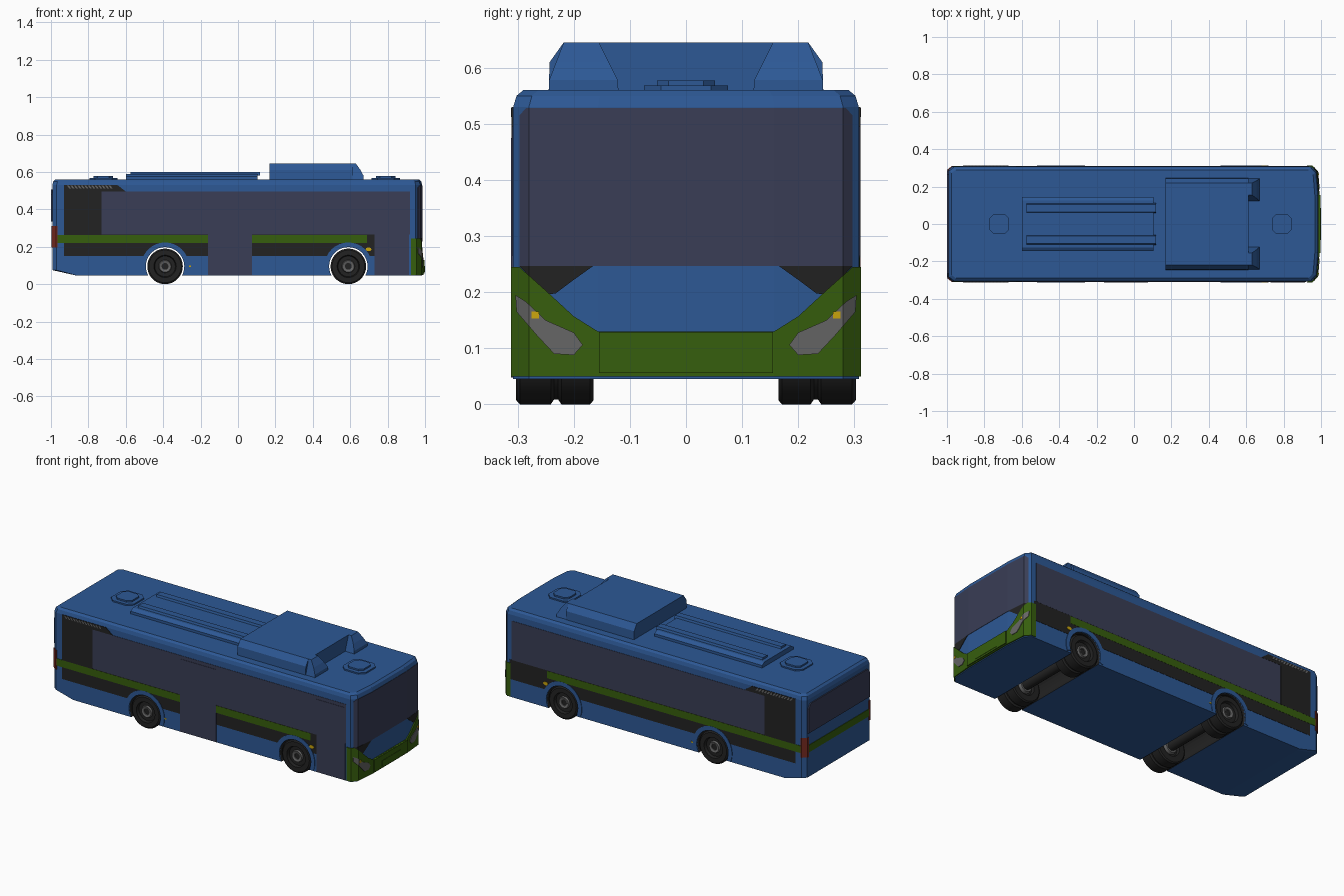
import bpy, bmesh, math
from mathutils import Vector

if "Cube" in bpy.data.objects:
    bpy.data.objects.remove(bpy.data.objects["Cube"], do_unlink=True)


def material(name, rgb):
    m = bpy.data.materials.new(name)
    m.use_nodes = True
    m.diffuse_color = (*rgb, 1)
    bsdf = next(n for n in m.node_tree.nodes if n.type == 'BSDF_PRINCIPLED')
    bsdf.inputs["Base Color"].default_value = (*rgb, 1)
    bsdf.inputs["Roughness"].default_value = 0.6
    return m


BLUE = material("blue_paint", (0.026, 0.098, 0.30))
GREEN = material("green_paint", (0.037, 0.112, 0.004))
GLASS = material("slate_glass", (0.041, 0.047, 0.092))
BLACK = material("black_trim", (0.016, 0.016, 0.016))
GREY = material("grey_metal", (0.13, 0.13, 0.13))
AMBER = material("amber_lamp", (0.60, 0.38, 0.004))
RED = material("red_lamp", (0.17, 0.022, 0.014))

HALF_W = 0.308
WHEELS = (-0.39, 0.59)
AXLE_Z, ARCH_R = 0.095, 0.103


def finish(name, bm, mat):
    bmesh.ops.recalc_face_normals(bm, faces=bm.faces)
    me = bpy.data.meshes.new(name)
    bm.to_mesh(me)
    bm.free()
    me.materials.append(mat)
    ob = bpy.data.objects.new(name, me)
    bpy.context.collection.objects.link(ob)
    return ob


def prism(name, pts, axis, lo, hi, mat, cuts=(), warp=None):
    """Extrude a 2D outline along an axis; cuts split it at those y values before warping."""
    place = {'x': lambda a, b, t: (t, a, b),
             'y': lambda a, b, t: (a, t, b),
             'z': lambda a, b, t: (a, b, t)}[axis]
    bm = bmesh.new()
    rings = [[bm.verts.new(place(a, b, t)) for a, b in pts] for t in (lo, hi)]
    for r in rings:
        bm.faces.new(r)
    n = len(pts)
    for i in range(n):
        j = (i + 1) % n
        bm.faces.new((rings[0][i], rings[0][j], rings[1][j], rings[1][i]))
    for y in cuts:
        bmesh.ops.bisect_plane(bm, geom=bm.verts[:] + bm.edges[:] + bm.faces[:],
                               plane_co=(0, y, 0), plane_no=(0, 1, 0), dist=1e-5)
    if warp:
        for v in bm.verts:
            v.co = warp(v.co)
    return finish(name, bm, mat)


def rect(a0, a1, b0, b1):
    return [(a0, b0), (a1, b0), (a1, b1), (a0, b1)]


def arc(cx, cz, r, a0, a1, n=20):
    return [(cx + r * math.cos(math.radians(a0 + (a1 - a0) * i / n)),
             cz + r * math.sin(math.radians(a0 + (a1 - a0) * i / n))) for i in range(n + 1)]


def lathe(name, profile, cx, side, mat, steps=36):
    """Spin a (radius, y) profile around an axle line."""
    bm = bmesh.new()
    vs = [bm.verts.new((cx + r, side * y, AXLE_Z)) for r, y in profile]
    es = [bm.edges.new(p) for p in zip(vs, vs[1:])]
    bmesh.ops.spin(bm, geom=vs + es, cent=(cx, 0, AXLE_Z), axis=(0, 1, 0),
                   angle=math.tau, steps=steps)
    bmesh.ops.remove_doubles(bm, verts=bm.verts, dist=1e-5)
    ob = finish(name, bm, mat)
    bpy.ops.object.select_all(action='DESELECT')
    ob.select_set(True)
    bpy.context.view_layer.objects.active = ob
    bpy.ops.object.shade_smooth_by_angle(angle=math.radians(35))
    return ob


# Body shell: plan outline lofted through height, narrowing into the roof edge
half = [(0.985, 0.157), (0.975, 0.28), (0.95, HALF_W), (-0.97, HALF_W), (-0.993, 0.29)]
plan = half + [(x, -y) for x, y in reversed(half)]
bm = bmesh.new()
rings = []
for z, inset in ((0.045, 0), (0.075, 0), (0.53, 0), (0.55, 0.006), (0.56, 0.018)):
    ring = []
    for x, y in plan:
        x = max(x, -0.86) if z < 0.05 else x
        ring.append(bm.verts.new((x * (1 - inset), y * (1 - inset / HALF_W), z)))
    rings.append(ring)
for lo, hi in zip(rings, rings[1:]):
    for i in range(len(plan)):
        j = (i + 1) % len(plan)
        f = (lo[i], lo[j], hi[j], hi[i])
        bm.faces.new(f)
bmesh.ops.remove_doubles(bm, verts=bm.verts, dist=1e-6)
bm.faces.new([v for v in rings[-1]])
bottom = [e for e in bm.edges if e.is_boundary]
bmesh.ops.holes_fill(bm, edges=bottom, sides=0)
body = finish("body_shell", bm, BLUE)
body.data.materials.append(BLACK)

# Wheel arches cut right through, lined in black
for cx in WHEELS:
    cutter = prism("arch_cutter", arc(cx, AXLE_Z, ARCH_R, 0, 350, 35), 'y', -0.5, 0.5, BLUE)
    cutter.hide_render = True
    mod = body.modifiers.new("arch", 'BOOLEAN')
    mod.operation, mod.solver, mod.object = 'DIFFERENCE', 'EXACT', cutter
    bpy.context.view_layer.objects.active = body
    bpy.ops.object.modifier_apply(modifier=mod.name)
    bpy.data.objects.remove(cutter, do_unlink=True)
for p in body.data.polygons:
    c = p.center
    inside = any(math.hypot(c.x - w, c.z - AXLE_Z) < ARCH_R + 0.002 for w in WHEELS)
    p.material_index = 1 if inside and abs(p.normal.y) < 0.5 else 0


# Side panels, as thin plates
def plate(name, pts, side, mat, out):
    a, b = sorted((side * (HALF_W - 0.004), side * (HALF_W + out)))
    return prism(name, pts, 'y', a, b, mat)


for side, tag in ((-1, "right"), (1, "left")):
    end = 0.73 if side < 0 else 0.935
    plate(f"{tag}_windows", rect(-0.73, 0.92, 0.265, 0.495), side, GLASS, 0.002)
    plate(f"{tag}_rear_panel", [(-0.93, 0.262), (-0.73, 0.262), (-0.73, 0.495), (-0.60, 0.495),
                                (-0.645, 0.54 - 0.01), (-0.93, 0.53)], side, BLACK, 0.003)
    lower = [(-0.93, 0.15)]
    for cx in WHEELS:
        a = math.degrees(math.asin((0.15 - AXLE_Z) / 0.106))
        lower += arc(cx, AXLE_Z, 0.106, 180 - a, a, 14)
    lower += [(end, 0.15), (end, 0.265), (-0.93, 0.265)]
    plate(f"{tag}_lower_band", lower, side, BLACK, 0.0015)
    plate(f"{tag}_stripe", rect(-0.97, 0.69, 0.22, 0.262), side, GREEN, 0.0025)
    for cx, w in zip(WHEELS, ("rear", "front")):
        plate(f"{tag}_{w}_fender", arc(cx, AXLE_Z, 0.128, -20, 200) +
              arc(cx, AXLE_Z, ARCH_R, 200, -20), side, BLUE, 0.0035)
    for i in range(13):
        x = -0.915 + i * 0.0185
        plate(f"{tag}_vent_slat_{i + 1}", [(x, 0.528), (x + 0.012, 0.512),
              (x + 0.022, 0.512), (x + 0.010, 0.528)], side, GREY, 0.004)
    plate(f"{tag}_side_marker", [(0.698 + 0.016 * math.cos(k * math.pi / 5),
          0.186 + 0.010 * math.sin(k * math.pi / 5)) for k in range(10)], side, AMBER, 0.004)
    plate(f"{tag}_small_marker", rect(-0.27, -0.25, 0.092, 0.099), side, AMBER, 0.002)
    lamp = [(-0.965, 0.311), (-0.972, 0.311), (-0.997, 0.292), (-0.997, 0.28), (-0.965, 0.28)]
    prism(f"{tag}_tail_lamp", [(x, side * y) for x, y in lamp], 'z', 0.195, 0.31, RED)

plate("middle_door", rect(-0.16, 0.075, 0.048, 0.475), -1, GLASS, 0.004)
plate("front_door", rect(0.73, 0.915, 0.048, 0.475), -1, GLASS, 0.004)

# Rear window and stripe
prism("rear_window", [(-0.285, 0.335), (0.285, 0.335), (0.285, 0.48), (0.265, 0.505),
                      (-0.265, 0.505), (-0.285, 0.48)], 'x', -1.0, -0.985, GLASS)
prism("rear_stripe", rect(-0.285, 0.285, 0.22, 0.262), 'x', -0.996, -0.985, GREEN)


# Front panels follow the bowed nose
def nose(co):
    y = abs(co.y)
    if y < 0.157:
        x = 0.985
    elif y < 0.28:
        x = 0.985 - 0.010 * (y - 0.157) / 0.123
    else:
        x = 0.975 - 0.025 * (y - 0.28) / 0.028
    return Vector((co.x + x, co.y, co.z))


def front(name, pts, out, mat, depth=0.01):
    return prism(name, pts, 'x', -depth, out, mat, (-0.28, -0.157, 0.157, 0.28), nose)


def mirrored(pts):
    return pts + [(-y, z) for y, z in reversed(pts)]


front("windscreen", mirrored([(0.297, 0.247), (0.297, 0.515), (0.285, 0.528)]), 0.002, GLASS)
front("bumper", mirrored([(0.312, 0.05), (0.312, 0.245), (0.297, 0.245), (0.25, 0.203),
                          (0.20, 0.157), (0.157, 0.13)]), 0.007, GREEN, 0.022)
prism("bumper_centre", rect(-0.155, 0.155, 0.056, 0.129), 'x', 0.975, 0.998, GREEN)
prism("plate_holder", rect(-0.085, 0.085, 0.066, 0.098), 'x', 0.99, 1.0, GREEN)
for s, tag in ((-1, "right"), (1, "left")):
    def flip(pts):
        return [(s * y, z) for y, z in pts]
    front(f"{tag}_corner_trim", flip([(0.165, 0.247), (0.298, 0.247), (0.245, 0.196),
                                      (0.232, 0.198), (0.20, 0.222)]), 0.003, BLACK)
    front(f"{tag}_headlamp", flip([(0.304, 0.195), (0.285, 0.183), (0.25, 0.15), (0.20, 0.128),
                                   (0.184, 0.106), (0.20, 0.088), (0.235, 0.09),
                                   (0.265, 0.122), (0.302, 0.165)]), 0.010, GREY)
    front(f"{tag}_indicator", flip(rect(0.262, 0.275, 0.153, 0.166)), 0.012, AMBER)

# Roof cooling unit with two sloping front arms
prism("cooling_unit", [(-0.245, 0.55), (0.245, 0.55), (0.243, 0.61), (0.218, 0.645),
                       (-0.218, 0.645), (-0.243, 0.61)], 'x', 0.168, 0.612, BLUE)
for s, tag in ((-1, "right"), (1, "left")):
    def lean(co):
        t = max(0, (co.z - 0.575) / 0.07)
        y = 0.12 + 0.035 * t if abs(co.y) < 0.2 else 0.245 - 0.027 * t
        return Vector((co.x, s * y, co.z))
    prism(f"{tag}_unit_arm", [(0.60, 0.55), (0.672, 0.55), (0.672, 0.578), (0.655, 0.61),
                              (0.63, 0.645), (0.60, 0.645)], 'y', s * 0.12, s * 0.245, BLUE, (), lean)

# Long roof pod with raised bars
prism("roof_pod", [(-0.145, 0.55), (0.145, 0.55), (0.145, 0.575), (0.125, 0.588),
                   (-0.125, 0.588), (-0.145, 0.575)], 'x', -0.598, 0.105, BLUE)
for s, tag in ((-1, "right"), (1, "left")):
    prism(f"{tag}_pod_bar", [(s * 0.112, 0.58), (s * 0.105, 0.60), (s * 0.065, 0.60),
                             (s * 0.058, 0.58)], 'x', -0.575, 0.118, BLUE)

# Roof hatches
for cx, tag in ((-0.72, "rear"), (0.79, "front")):
    for r, top, part in ((0.075, 0.568, "base"), (0.052, 0.577, "lid")):
        c = r * 0.6
        octagon = [(r, c), (c, r), (-c, r), (-r, c), (-r, -c), (-c, -r), (c, -r), (r, -c)]
        prism(f"{tag}_hatch_{part}", [(cx + a, b) for a, b in octagon], 'z', 0.55, top, BLUE)

# Twin tyres, hubs and axles
tyre = [(0, 0.287), (0.055, 0.287), (0.06, 0.303), (0.087, 0.303), (0.095, 0.296), (0.095, 0.241),
        (0.086, 0.235), (0.086, 0.228), (0.095, 0.222), (0.095, 0.171), (0.088, 0.165),
        (0.055, 0.165), (0.05, 0.18), (0, 0.18)]
hub = [(0.018, 0.28), (0.018, 0.293), (0.031, 0.297), (0.037, 0.28)]
inner_hub = [(0, 0.162), (0.035, 0.162), (0.042, 0.185)]
for cx, w in zip(WHEELS, ("rear", "front")):
    for side, tag in ((-1, "right"), (1, "left")):
        lathe(f"{tag}_{w}_tyres", tyre, cx, side, BLACK)
        lathe(f"{tag}_{w}_hub", hub, cx, side, GREY)
        lathe(f"{tag}_{w}_inner_hub", inner_hub, cx, side, GREY)
    lathe(f"{w}_axle", [(0, -0.18), (0.026, -0.18), (0.026, 0.18), (0, 0.18)], cx, 1, BLACK, 16)
